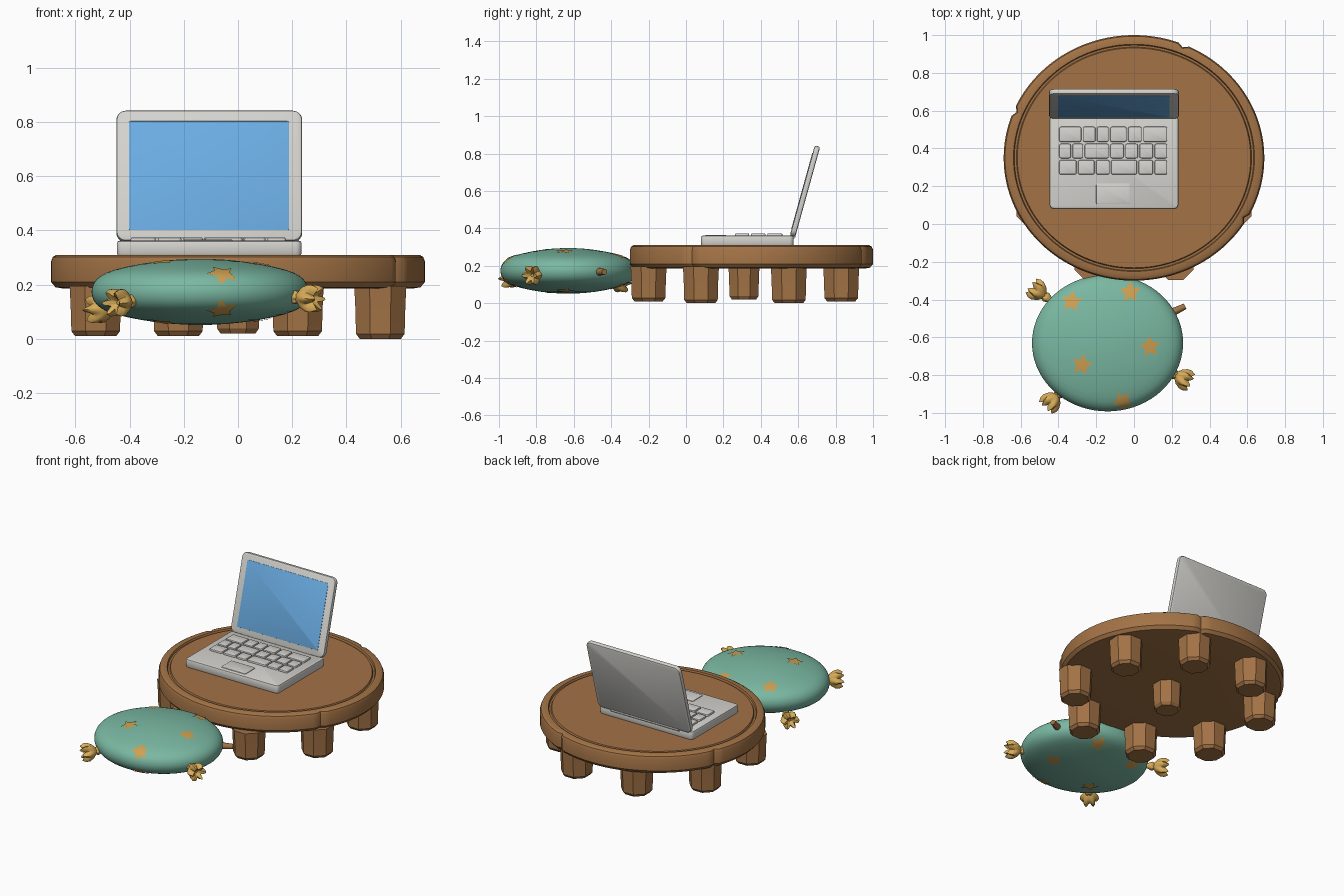
import bpy, bmesh, math
from mathutils import Vector, Matrix

if "Cube" in bpy.data.objects:
    bpy.data.objects.remove(bpy.data.objects["Cube"])


def mat(name, r, g, b):
    lin = lambda c: (c / 255 / 12.92) if c < 11 else ((c / 255 + 0.055) / 1.055) ** 2.4
    m = bpy.data.materials.new(name)
    m.diffuse_color = (lin(r), lin(g), lin(b), 1)
    m.use_nodes = True
    m.node_tree.nodes["Principled BSDF"].inputs["Base Color"].default_value = m.diffuse_color
    return m


WOOD = mat("wood", 163, 115, 70)
GREY = mat("light grey", 212, 211, 206)
BLUE = mat("screen blue", 106, 172, 226)
TEAL = mat("cushion green", 122, 184, 162)
STAR = mat("star orange", 208, 160, 80)
GOLD = mat("tassel gold", 216, 172, 88)


def finish(name, bm, material, angle=35):
    bmesh.ops.recalc_face_normals(bm, faces=bm.faces)
    me = bpy.data.meshes.new(name)
    bm.to_mesh(me)
    bm.free()
    me.materials.append(material)
    ob = bpy.data.objects.new(name, me)
    bpy.context.collection.objects.link(ob)
    bpy.ops.object.select_all(action='DESELECT')
    ob.select_set(True)
    bpy.context.view_layer.objects.active = ob
    bpy.ops.object.shade_smooth_by_angle(angle=math.radians(angle))
    return ob


def loft(bm, rings):
    """Skin a list of closed rings and cap both ends."""
    vs = [[bm.verts.new(p) for p in ring] for ring in rings]
    n = len(vs[0])
    for a, b in zip(vs, vs[1:]):
        for i in range(n):
            j = (i + 1) % n
            bm.faces.new((a[i], a[j], b[j], b[i]))
    bm.faces.new(vs[0][::-1])
    bm.faces.new(vs[-1])


def slab_rings(x0, x1, y0, y1, z0, z1, rad, soft):
    """Rounded-rectangle slab with softened top and bottom edges."""
    rings = []
    for z, ins in ((z0, soft), (z0 + soft * .3, soft * .3), (z0 + soft, 0),
                   (z1 - soft, 0), (z1 - soft * .3, soft * .3), (z1, soft)):
        ring = []
        r = rad - ins
        for cx, cy, a0 in ((x1 - rad, y1 - rad, 0), (x0 + rad, y1 - rad, 90),
                           (x0 + rad, y0 + rad, 180), (x1 - rad, y0 + rad, 270)):
            for k in range(5):
                a = math.radians(a0 + k * 22.5)
                ring.append((cx + r * math.cos(a), cy + r * math.sin(a), z))
        rings.append(ring)
    return rings


# Table top: revolved profile with a groove and three cracks in the rim
TY, RX, RY = 0.35, 0.69, 0.65
profile = [(.3, .185), (.93, .185), (.975, .19), (1, .21), (1, .285), (.99, .302), (.97, .31),
           (.925, .31), (.918, .298), (.902, .298), (.895, .308), (.5, .308), (.1, .308)]
cracks = [math.atan2(dy / RY, dx / RX) for dx, dy in ((.25, .6), (.6, -.33), (-.63, .24))]
SEG = 144
rings = []
for r, z in profile:
    ring = []
    for i in range(SEG):
        a = 2 * math.pi * i / SEG
        near = min(abs((a - c + math.pi) % (2 * math.pi) - math.pi) for c in cracks)
        rr = r - (.025 if near < .0225 and r > .96 else 0)
        ring.append((RX * rr * math.cos(a), TY + RY * rr * math.sin(a), z))
    rings.append(ring)
bm = bmesh.new()
loft(bm, rings)
finish("table_top", bm, WOOD)

# Stubby eight-sided log legs: a ring of eight and one in the middle
spots = [(sx * x, y) for x, y in ((.22, -.2), (.525, .08), (.525, .55), (.22, .83)) for sx in (-1, 1)]
for k, (x, y) in enumerate(spots + [(0, .31)]):
    z0 = .02 if k == 8 else (0 if x > .5 else .01)
    s = .86 if k == 8 else 1
    bm = bmesh.new()
    loft(bm, [[(x + s * r * math.cos(math.pi * (i + .5) / 4), y + s * r * math.sin(math.pi * (i + .5) / 4), z)
               for i in range(8)]
              for r, z in ((.082, z0), (.097, z0 + .018), (.1, .12), (.104, .195))])
    finish("table_leg_%d" % (k + 1), bm, WOOD, 20)

# Laptop base, keys and track pad
bm = bmesh.new()
loft(bm, slab_rings(-.447, .235, .08, .575, .306, .362, .022, .01))
finish("laptop_base", bm, GREY)
rows = [(.435, .515, (-.40, -.275, -.2, -.13, -.035, .045, .18)),
        (.348, .425, (-.40, -.33, -.265, -.13, -.05, .025, .105, .18)),
        (.262, .338, (-.40, -.3, -.205, -.125, .02, .105, .18))]
bm = bmesh.new()
for y0, y1, cuts in rows:
    for a, b in zip(cuts, cuts[1:]):
        loft(bm, slab_rings(a + .004, b - .004, y0, y1, .355, .374, .01, .006))
finish("laptop_keys", bm, GREY)
bm = bmesh.new()
loft(bm, slab_rings(-.2, -.02, .105, .215, .358, .366, .008, .003))
finish("track_pad", bm, GREY)
bm = bmesh.new()
bmesh.ops.create_cone(bm, cap_ends=True, segments=16, radius1=.014, radius2=.014, depth=.5,
                      matrix=Matrix.Translation((-.105, .572, .358)) @ Matrix.Rotation(math.pi / 2, 4, 'Y'))
finish("laptop_hinge", bm, GREY)

# Lid and screen, built flat (local y = up the lid) and tilted back
tilt = Matrix.Translation((-.106, .555, .362)) @ Matrix.Rotation(math.radians(90 - 15.5), 4, 'X')
bm = bmesh.new()
loft(bm, slab_rings(-.343, .343, 0, .5, -.03, 0, .035, .009))
bm.transform(tilt)
finish("laptop_lid", bm, GREY)
bm = bmesh.new()
loft(bm, slab_rings(-.297, .295, .04, .457, -.003, .002, .006, .001))
bm.transform(tilt)
finish("laptop_screen", bm, BLUE)

# Cushion: plump disc with a blunt rim
CX, CY, CZ, AX, AY, H = -.14, -.63, .173, .4, .362, .122


def half_height(r):
    r = min(r, 1)
    return H * (1 - .52 * r * r) * math.sqrt(max(0, 1 - r ** 16))


radii = [.1, .25, .4, .55, .68, .78, .86, .91, .95, .975, .99, .998]
levels = [(r, -1) for r in radii] + [(1, 1)] + [(r, 1) for r in reversed(radii)]
bm = bmesh.new()
loft(bm, [[(CX + AX * r * math.cos(2 * math.pi * i / 72), CY + AY * r * math.sin(2 * math.pi * i / 72),
            CZ + s * half_height(r)) for i in range(72)] for r, s in levels])
finish("cushion", bm, TEAL, 60)

# Star patches laid on both sides of the cushion
bm = bmesh.new()
for sx, sy, turn in ((-.33, -.41, .2), (-.02, -.36, 1.57), (.085, -.65, .4), (-.275, -.745, .1), (-.06, -.94, .9)):
    for side in (1, -1):
        outline = [Vector((math.cos(turn + k * math.pi / 5), math.sin(turn + k * math.pi / 5), 0))
                   * (.058 if k % 2 == 0 else .029) for k in range(10)]
        dense = [outline[k].lerp(outline[(k + 1) % 10], t / 3) for k in range(10) for t in range(3)]
        prev = None
        for f in (.2, .4, .6, .8, 1):
            ring = []
            for p in dense:
                u, v = (sx + p.x * f - CX) / AX, (sy + p.y * f - CY) / AY
                r = math.hypot(u, v)
                q = min(1, .985 / r)
                ring.append(bm.verts.new((CX + AX * u * q, CY + AY * v * q,
                                          CZ + side * (half_height(r * q) + .004))))
            if prev:
                for i in range(30):
                    j = (i + 1) % 30
                    quad = (prev[i], prev[j], ring[j], ring[i])
                    bm.faces.new(quad if side < 0 else quad[::-1])
            else:
                bm.faces.new(ring if side > 0 else ring[::-1])
            prev = ring
finish("cushion_stars", bm, STAR, 60)

# Tassels: knot plus fluted, flared skirt pointing outward
flare = [(-.02, .012, 0), (0, .022, 0), (.012, .026, .05), (.024, .02, .1), (.04, .038, .1), (.065, .05, .12),
         (.085, .048, .2), (.105, .034, .35), (.09, .02, .35), (.075, .008, .1)]
for k, (x, y, z) in enumerate(((-.455, -.395, .115), (.2, -.79, .155), (-.39, -.89, .14))):
    out = Vector((x - CX, y - CY, -.03)).normalized()
    place = Matrix.Translation((x, y, z)) @ out.to_track_quat('Z', 'Y').to_matrix().to_4x4()
    bm = bmesh.new()
    loft(bm, [[(r * (1 + w * math.cos(a * 6)) * math.cos(a), r * (1 + w * math.cos(a * 6)) * math.sin(a),
                h + .03 * w * math.cos(a * 6)) for a in (2 * math.pi * i / 36 for i in range(36))]
              for h, r, w in flare])
    bm.transform(place)
    finish("tassel_%d" % (k + 1), bm, GOLD, 50)

# Bare cord where the fourth tassel is missing
out = Vector((.38, .18, 0)).normalized()
bm = bmesh.new()
bmesh.ops.create_cone(bm, cap_ends=True, segments=12, radius1=.022, radius2=.016, depth=.09,
                      matrix=Matrix.Translation((.23, -.455, .168)) @ out.to_track_quat('Z', 'Y').to_matrix().to_4x4())
finish("cord_stub", bm, WOOD)
